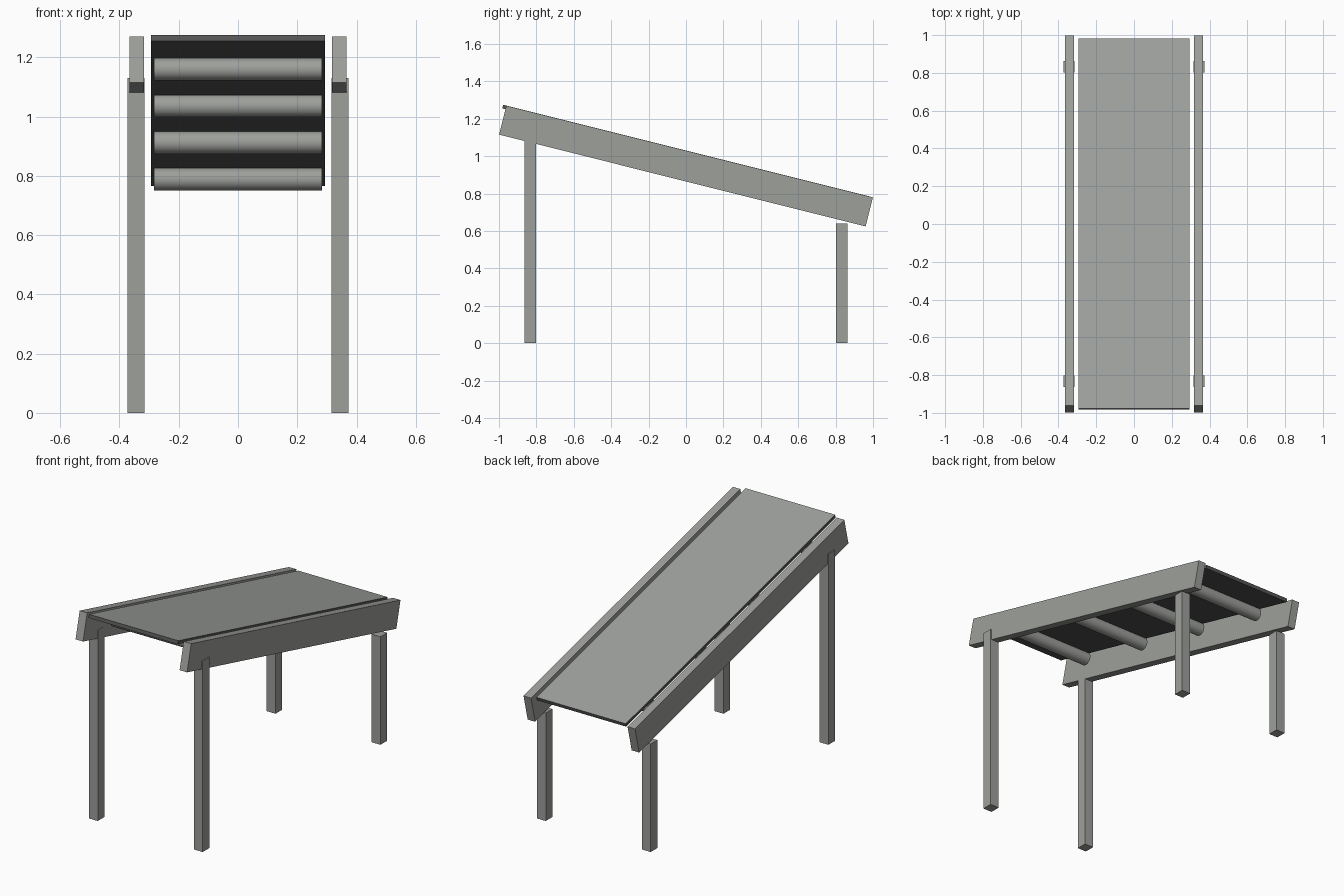
import bpy, bmesh, math
from mathutils import Matrix, Vector

if "Cube" in bpy.data.objects:
    bpy.data.objects.remove(bpy.data.objects["Cube"])

SLOPE = math.radians(-14.04)
TILT = Matrix.Rotation(SLOPE, 4, 'X')


def material(name, rgb):
    m = bpy.data.materials.new(name)
    m.diffuse_color = (*rgb, 1)
    m.use_nodes = True
    m.node_tree.nodes["Principled BSDF"].inputs["Base Color"].default_value = m.diffuse_color
    return m


steel = material("grey steel", (0.34, 0.35, 0.33))
belt_top = material("belt grey", (0.34, 0.36, 0.34))
rubber = material("dark rubber", (0.095, 0.095, 0.095))


def finish(name, bm, mats):
    me = bpy.data.meshes.new(name)
    bm.to_mesh(me)
    bm.free()
    for m in mats:
        me.materials.append(m)
    ob = bpy.data.objects.new(name, me)
    bpy.context.collection.objects.link(ob)
    return ob


def box(name, centre, size, mats, rot=Matrix()):
    bm = bmesh.new()
    bmesh.ops.create_cube(bm, size=1, matrix=Matrix.Translation(centre) @ rot
                          @ Matrix.Diagonal((*size, 1)))
    return finish(name, bm, mats)


# side rails and legs, mirrored left and right
for side, s in (("left", -1), ("right", 1)):
    box(side + "_rail", (s * 0.341, 0, 0.9475), (0.049, 2.02, 0.16), [steel], TILT)
    for end, y, h in (("front", -0.832, 1.13), ("rear", 0.832, 0.64)):
        box(f"{end}_{side}_leg", (s * 0.344, y, h / 2), (0.058, 0.062, h), [steel])

# belt: grey carrying face, dark edges and underside
BELT = Vector((0, 0, 1.02))
belt = box("belt", BELT, (0.586, 2.02, 0.02), [rubber, belt_top], TILT)
for p in belt.data.polygons:
    p.material_index = int(p.normal.z > 0.5)

# four rollers touching the underside of the belt
for i in range(4):
    pos = BELT + TILT @ Vector((0, (i - 1.5) * 0.51, -0.0475))
    bm = bmesh.new()
    bmesh.ops.create_cone(bm, cap_ends=True, segments=32, radius1=0.0375,
                          radius2=0.0375, depth=0.566,
                          matrix=Matrix.Translation(pos) @ Matrix.Rotation(math.pi / 2, 4, 'Y'))
    for f in bm.faces:
        f.smooth = len(f.verts) == 4
    for e in bm.edges:
        e.smooth = all(len(f.verts) == 4 for f in e.link_faces)
    finish(f"roller_{i + 1}", bm, [steel])
